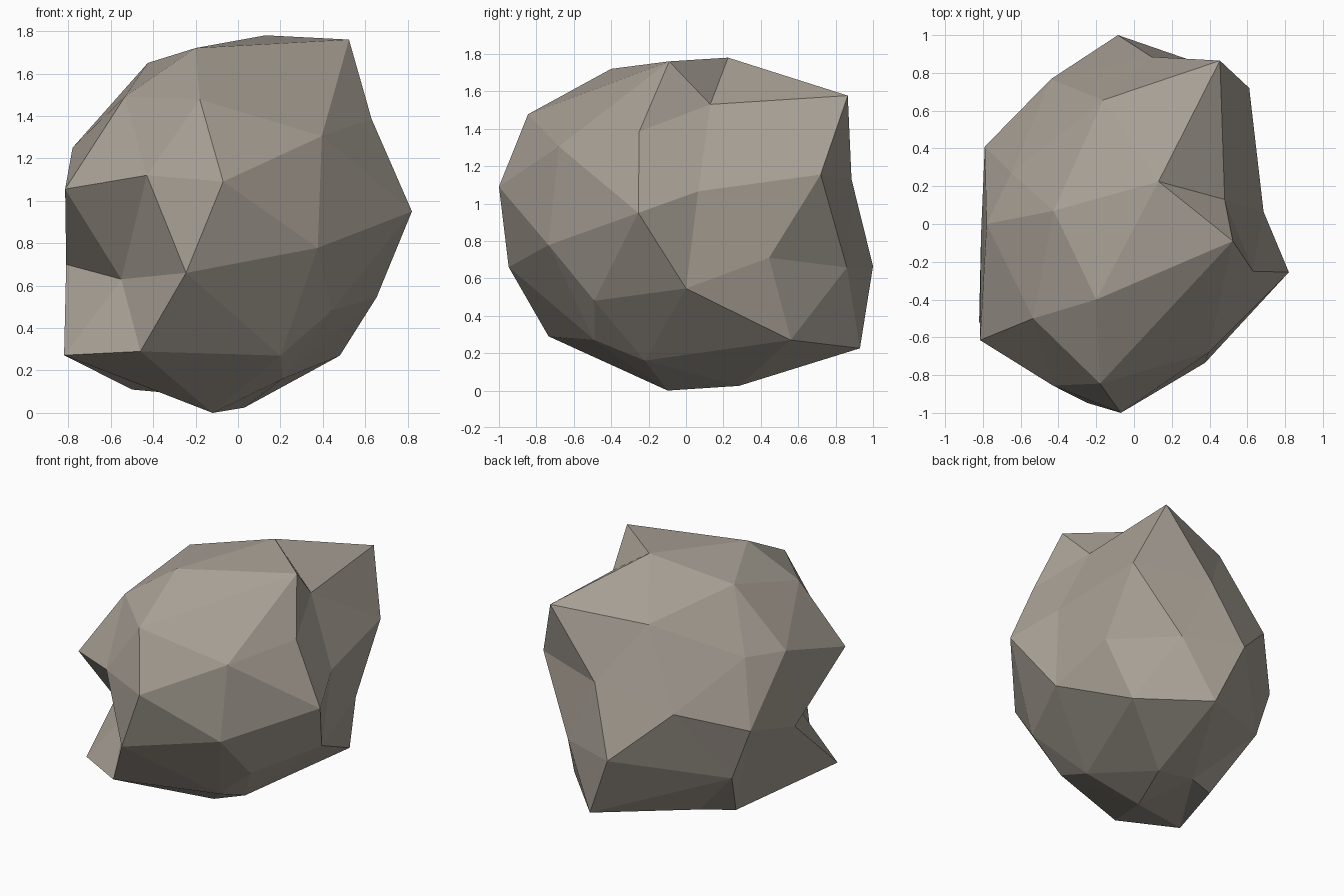
import bpy, bmesh
from itertools import combinations

if "Cube" in bpy.data.objects:
    bpy.data.objects.remove(bpy.data.objects["Cube"])

# Boulder: a once-subdivided icosahedron with hand-placed points.
# Twelve main corners of the rock.
corners = {
    "a": (.455, .865, 1.577), "b": (-.2, -.4, 1.72), "c": (.63, -.25, 1.385),
    "d": (-.07, -1, 1.09), "e": (-.815, -.615, 1.055), "f": (-.65, .27, 1.27),
    "g": (.61, .444, .71), "h": (-.085, 1, .665), "i": (.44, -.49, .48),
    "j": (-.46, -.735, .29), "k": (-.5, .156, .11), "l": (.03, .283, .025),
}

# One displaced point between each pair of neighbouring corners.
mids = {
    "ab": (.13, .225, 1.78), "ac": (.48, .13, 1.53), "ag": (.61, .72, 1.155),
    "ah": (.093, .885, 1.13), "af": (-.164, .656, 1.52), "bc": (.523, -.09, 1.76),
    "bd": (-.18, -.845, 1.477), "be": (-.534, -.5, 1.49), "bf": (-.425, .07, 1.65),
    "cd": (.395, -.68, 1.305), "cg": (.686, .065, 1.065), "ci": (.82, -.255, .95),
    "de": (-.43, -.855, 1.12), "di": (.376, -.735, .778), "dj": (-.245, -.948, .66),
    "ef": (-.78, 0, 1.25), "ej": (-.55, -.45, .63), "ek": (-.81, -.06, .7),
    "fh": (-.44, .767, 1), "fk": (-.79, .41, .84), "gh": (.32, .86, .658),
    "gi": (.654, 0, .546), "gl": (.48, .56, .27), "hk": (-.66, .43, .48),
    "hl": (.1, .93, .226), "ij": (.2, -.49, .27), "il": (.21, -.22, .16),
    "jk": (-.82, -.52, .272), "jl": (-.12, -.098, 0), "kl": (-.28, .25, .09),
}

bm = bmesh.new()
v = {name: bm.verts.new(p) for name, p in {**corners, **mids}.items()}

# Every three mutually linked corners form one large facet, split in four.
for p, q, r in combinations(sorted(corners), 3):
    if p + q in mids and q + r in mids and p + r in mids:
        pq, qr, pr = v[p + q], v[q + r], v[p + r]
        for tri in ((v[p], pq, pr), (v[q], qr, pq), (v[r], pr, qr), (pq, qr, pr)):
            bm.faces.new(tri)
bmesh.ops.recalc_face_normals(bm, faces=bm.faces[:])

mesh = bpy.data.meshes.new("boulder")
bm.to_mesh(mesh)
bm.free()

stone = bpy.data.materials.new("warm grey stone")
stone.diffuse_color = (.39, .35, .30, 1)
stone.use_nodes = True
stone.node_tree.nodes["Principled BSDF"].inputs["Base Color"].default_value = stone.diffuse_color
mesh.materials.append(stone)

boulder = bpy.data.objects.new("boulder", mesh)
bpy.context.collection.objects.link(boulder)
